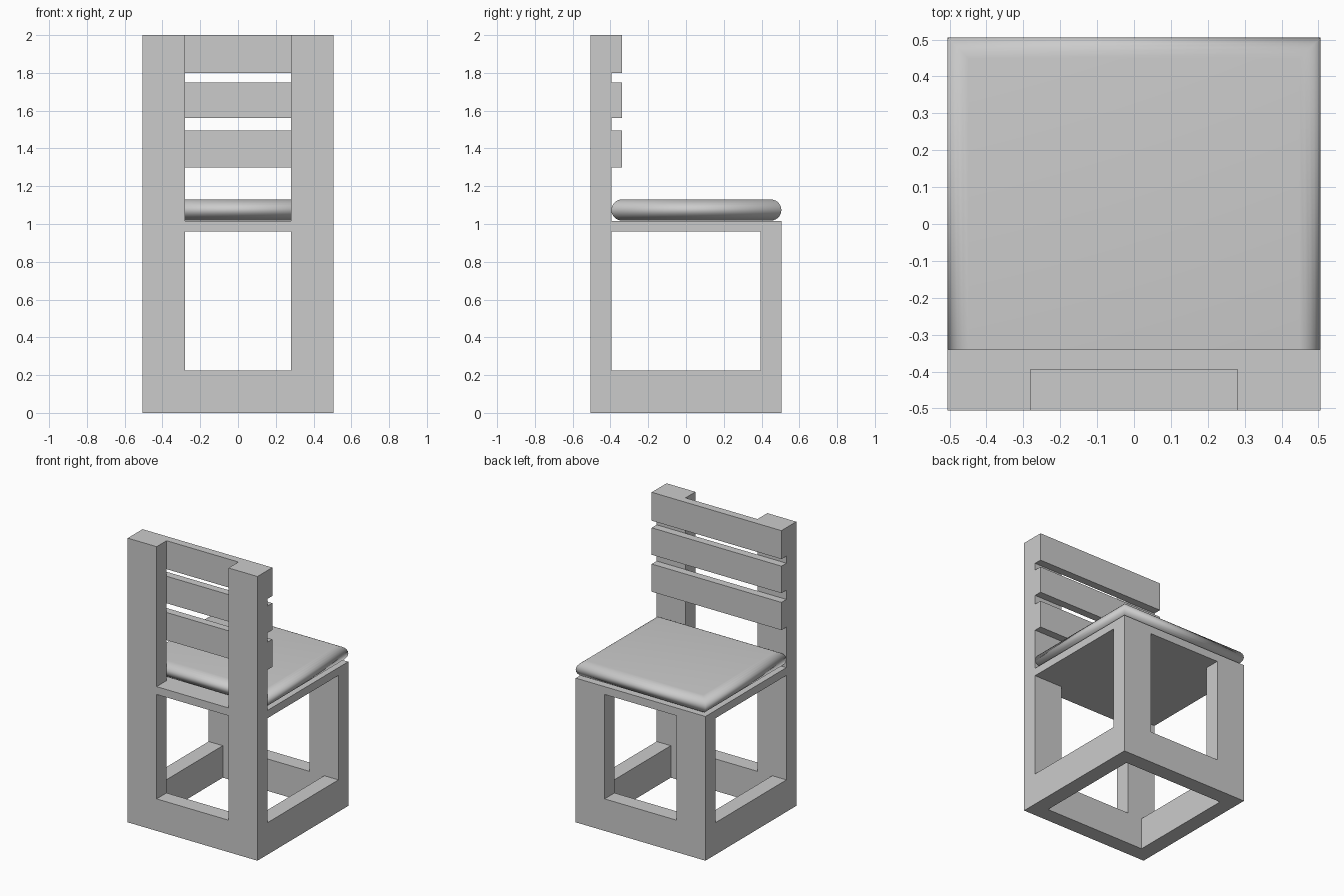
import bpy
import bmesh
import math

if "Cube" in bpy.data.objects:
    bpy.data.objects.remove(bpy.data.objects["Cube"], do_unlink=True)

grey = bpy.data.materials.new("plain grey")
grey.use_nodes = True
grey.diffuse_color = (0.6, 0.6, 0.6, 1)
grey.node_tree.nodes["Principled BSDF"].inputs["Base Color"].default_value = (0.6, 0.6, 0.6, 1)


def make_object(name, bm):
    bmesh.ops.recalc_face_normals(bm, faces=bm.faces)
    mesh = bpy.data.meshes.new(name)
    bm.to_mesh(mesh)
    bm.free()
    mesh.materials.append(grey)
    obj = bpy.data.objects.new(name, mesh)
    bpy.context.collection.objects.link(obj)
    return obj


def loft(name, rings):
    """Skin a stack of vertex rings and cap both ends."""
    bm = bmesh.new()
    loops = [[bm.verts.new(p) for p in ring] for ring in rings]
    for low, high in zip(loops, loops[1:]):
        for i in range(len(low)):
            j = (i + 1) % len(low)
            bm.faces.new((low[i], low[j], high[j], high[i]))
    bm.faces.new(loops[0])
    bm.faces.new(loops[-1])
    return make_object(name, bm)


def rectangle(x0, x1, y0, y1, z):
    return [(x0, y0, z), (x1, y0, z), (x1, y1, z), (x0, y1, z)]


def box(name, x, y, z):
    return loft(name, [rectangle(*x, *y, h) for h in z])


def cut(obj, x, y, z):
    cutter = box("cutter", x, y, z)
    cutter.hide_render = True
    mod = obj.modifiers.new("cut", "BOOLEAN")
    mod.operation = "DIFFERENCE"
    mod.solver = "EXACT"
    mod.object = cutter
    bpy.context.view_layer.objects.active = obj
    bpy.ops.object.modifier_apply(modifier=mod.name)
    bpy.data.objects.remove(cutter, do_unlink=True)


HALF = 0.505       # half width of the chair
INNER = 0.395      # inside of legs and rails
POST = 0.28        # inner edge of the wide posts
SEAT = 1.015       # top of the seat board
UNDER = 0.96       # underside of the seat board
RAIL = 0.225       # top of the floor rails
FAR = 0.7

# Frame carved from one block: legs, rails, seat board and backrest
frame = box("chair_frame", (-HALF, HALF), (-HALF, HALF), (0, 2))
cut(frame, (-FAR, FAR), (-0.34, FAR), (SEAT, 2.2))            # space above the seat
cut(frame, (-INNER, INNER), (-INNER, INNER), (-0.2, UNDER))   # hollow under the seat
cut(frame, (-POST, POST), (-FAR, FAR), (RAIL, UNDER))         # openings front and rear
cut(frame, (-FAR, FAR), (-INNER, INNER), (RAIL, UNDER))       # openings at the sides

# Gaps between the backrest slats, then the recess between the posts
for bottom, top in ((SEAT, 1.30), (1.495, 1.56), (1.75, 1.80)):
    cut(frame, (-FAR, FAR), (-INNER, -0.2), (bottom, top))
cut(frame, (-POST, POST), (-FAR, -INNER), (SEAT, 2.2))

# Cushion with half-round edges and mitred corners
radius = 0.056
steps = 12
rings = []
for i in range(steps + 1):
    a = math.pi * (i / steps - 0.5)
    inset = radius * (1 - math.cos(a))
    rings.append(rectangle(-HALF + inset, HALF - inset, -INNER + inset, HALF - inset,
                           SEAT + 0.003 + radius * (1 + math.sin(a))))
cushion = loft("seat_cushion", rings)
for face in cushion.data.polygons:
    face.use_smooth = True
